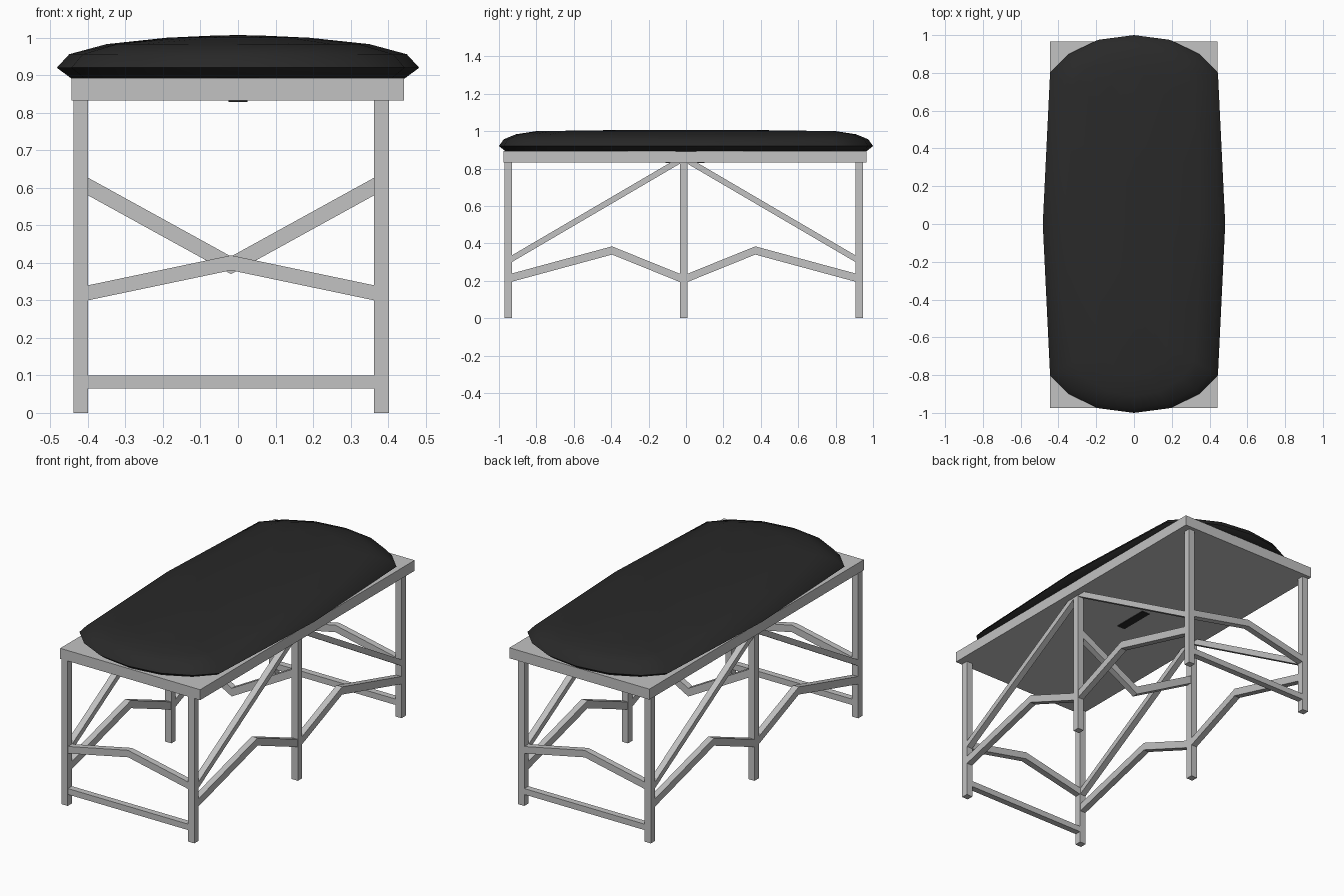
import bpy, bmesh, math

if "Cube" in bpy.data.objects:
    bpy.data.objects.remove(bpy.data.objects["Cube"])

def material(name, v):
    m = bpy.data.materials.new(name)
    m.diffuse_color = (v, v, v, 1)
    m.use_nodes = True
    m.node_tree.nodes["Principled BSDF"].inputs["Base Color"].default_value = m.diffuse_color
    return m

GREY = material("light grey frame", 0.54)
BLACK = material("black padding", 0.022)

CX, CY = -0.0185, -0.0125      # centre of the leg frame
LX, LY = 0.401, 0.938          # leg offsets from that centre
T = 0.039                      # bar thickness

def finish(name, bm, mat):
    bmesh.ops.recalc_face_normals(bm, faces=bm.faces)
    me = bpy.data.meshes.new(name)
    bm.to_mesh(me)
    bm.free()
    me.materials.append(mat)
    ob = bpy.data.objects.new(name, me)
    bpy.context.collection.objects.link(ob)
    return ob

def box(name, x0, x1, y0, y1, z0, z1, mat=GREY):
    bm = bmesh.new()
    bmesh.ops.create_cube(bm, size=1)
    for v in bm.verts:
        v.co = (x1 if v.co.x > 0 else x0, y1 if v.co.y > 0 else y0, z1 if v.co.z > 0 else z0)
    return finish(name, bm, mat)

def bar(name, path, height, axis, pos, t=T - 0.003):
    """Bent bar: a path of (u, z lower edge) with vertical height, extruded across its plane."""
    bm = bmesh.new()
    cols = []
    for u, z in path:
        ring = []
        for d, h in ((-t / 2, 0), (t / 2, 0), (t / 2, height), (-t / 2, height)):
            ring.append(bm.verts.new((u, pos + d, z + h) if axis == 'X' else (pos + d, u, z + h)))
        cols.append(ring)
    for a, b in zip(cols, cols[1:]):
        for i in range(4):
            j = (i + 1) % 4
            bm.faces.new((a[i], a[j], b[j], b[i]))
    bm.faces.new(cols[0])
    bm.faces.new(cols[-1])
    return finish(name, bm, GREY)

# table top
box("table_top", -0.444, 0.443, -0.975, 0.966, 0.833, 0.893)

# six legs
for sx in (-1, 1):
    for sy in (-1, 0, 1):
        x, y = CX + sx * LX, CY + sy * LY
        box("leg", x - T / 2, x + T / 2, y - T / 2, y + T / 2, 0, 0.834)

# end frames: foot rail and raised chevron rail
inner = LX - T / 2
for sy in (-1, 1):
    y = CY + sy * LY
    bar("foot_rail", [(CX - inner, 0.065), (CX + inner, 0.065)], 0.034, 'X', y)
    bar("end_chevron", [(CX - inner, 0.30), (CX, 0.38), (CX + inner, 0.30)], 0.04, 'X', y)

# V brace between the middle legs
bar("middle_brace", [(CX - inner, 0.58), (CX, 0.37), (CX + inner, 0.58)], 0.047, 'X', CY)

# side frames: bent rails and long diagonals
for sx in (-1, 1):
    x = CX + sx * LX
    for sy in (-1, 1):
        far = CY + sy * (LY - T / 2)
        near = CY + sy * T / 2
        bar("side_rail", [(near, 0.193), (CY + sy * 0.383, 0.34), (far, 0.195)], 0.044, 'Y', x)
        bar("side_diagonal", [(CY + sy * 0.005, 0.835), (CY + sy * 0.03, 0.82), (far, 0.30)],
            0.036, 'Y', x)

# padded cushion: one outline scaled through a stack of rings
quarter = [(1, 0), (0.92, 0.8), (0.715, 0.9), (0.393, 0.975), (0, 1)]
outline = quarter + [(-x, y) for x, y in quarter[-2::-1]]
outline += [(x, -y) for x, y in outline[-2:0:-1]]
rings = [(0.445, 0.965, 0.892), (0.483, 1.0, 0.92), (0.45, 0.975, 0.956),
         (0.35, 0.91, 0.983), (0.19, 0.8, 1.0), (0.06, 0.35, 1.006)]
bm = bmesh.new()
loops = [[bm.verts.new((x * sx, y * sy, z)) for x, y in outline] for sx, sy, z in rings]
n = len(outline)
low, high = bm.verts.new((0, 0, 0.888)), bm.verts.new((0, 0, 1.007))
for i in range(n):
    j = (i + 1) % n
    for a, b in zip(loops, loops[1:]):
        bm.faces.new((a[i], a[j], b[j], b[i]))
    bm.faces.new((low, loops[0][j], loops[0][i]))
    bm.faces.new((high, loops[-1][i], loops[-1][j]))
cushion = finish("cushion", bm, BLACK)
bpy.context.view_layer.objects.active = cushion
cushion.select_set(True)
bpy.ops.object.shade_smooth_by_angle(angle=math.radians(50))

# small dark plate under the top
box("underside_plate", -0.025, 0.025, -0.11, 0.10, 0.829, 0.834, BLACK)
